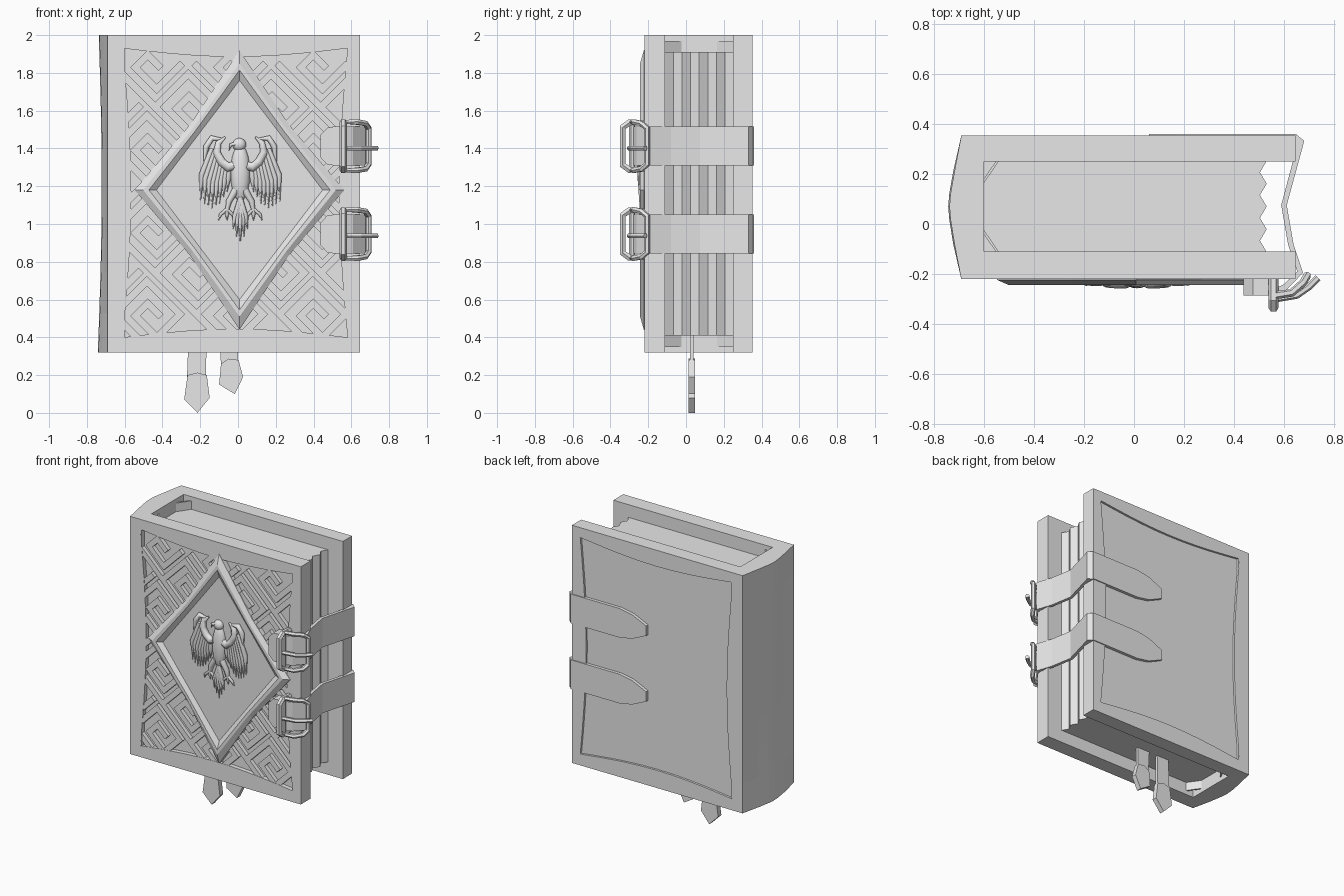
import bpy, bmesh, math
from mathutils import Vector, Matrix

if "Cube" in bpy.data.objects:
    bpy.data.objects.remove(bpy.data.objects["Cube"])

grey = bpy.data.materials.new("plain grey")
grey.use_nodes = True
grey.diffuse_color = (0.8, 0.8, 0.8, 1)
grey.node_tree.nodes["Principled BSDF"].inputs["Base Color"].default_value = (0.8, 0.8, 0.8, 1)


def finish(name, bm):
    bmesh.ops.recalc_face_normals(bm, faces=bm.faces)
    me = bpy.data.meshes.new(name)
    bm.to_mesh(me)
    bm.free()
    me.materials.append(grey)
    ob = bpy.data.objects.new(name, me)
    bpy.context.collection.objects.link(ob)
    return ob


def loft(name, loops, closed=False, caps=True):
    """Skin equal-length loops of 3D points; closed joins last to first."""
    bm = bmesh.new()
    rows = [[bm.verts.new(p) for p in lp] for lp in loops]
    pairs = list(zip(rows, rows[1:])) + ([(rows[-1], rows[0])] if closed else [])
    n = len(rows[0])
    for a, b in pairs:
        for i in range(n):
            j = (i + 1) % n
            bm.faces.new((a[i], a[j], b[j], b[i]))
    if caps and not closed:
        bm.faces.new(rows[0])
        bm.faces.new(rows[-1])
    return finish(name, bm)


def upright(name, plan, z0, z1):
    return loft(name, [[(x, y, z) for x, y in plan] for z in (z0, z1)])


def slab(name, outline, y0, y1):
    return loft(name, [[(x, y, z) for x, z in outline] for y in (y0, y1)])


def tube(name, pts, radius, cyclic=False, radii=None, flat=1.0, sides=1, smooth=False):
    """Swept rod converted to mesh, optionally tapered."""
    cu = bpy.data.curves.new(name, "CURVE")
    cu.dimensions = "3D"
    cu.bevel_depth, cu.bevel_resolution, cu.use_fill_caps = radius, sides, True
    sp = cu.splines.new("POLY")
    sp.points.add(len(pts) - 1)
    for i, p in enumerate(pts):
        sp.points[i].co = (*p, 1)
        sp.points[i].radius = radii[i] if radii else 1
    sp.use_cyclic_u = cyclic
    tmp = bpy.data.objects.new(name, cu)
    me = bpy.data.meshes.new_from_object(tmp)
    bpy.data.objects.remove(tmp)
    bm = bmesh.new()
    bm.from_mesh(me)
    bpy.data.meshes.remove(me)
    for f in bm.faces:
        f.smooth = smooth
        f.material_index = 0
    return finish(name, bm)


# Covers: rectangular board with a sunken field that has bowed-in edges
X0, X1, Z0, Z1 = -0.69, 0.645, 0.32, 2.0
N = 10


def ring(x0, x1, z0, z1, bow, y):
    c = [(x0, z0), (x1, z0), (x1, z1), (x0, z1)]
    pts = []
    for k in range(4):
        (ax, az), (bx, bz) = c[k], c[(k + 1) % 4]
        inward = [(0, 1), (-1, 0), (0, -1), (1, 0)][k]
        for i in range(N):
            t = i / N
            s = bow * math.sin(math.pi * t)
            pts.append((ax + (bx - ax) * t + inward[0] * s, y, az + (bz - az) * t + inward[1] * s))
    return pts


def cover(name, y_in, y_out, y_floor):
    board = (X0, X1, Z0, Z1, 0)
    field = (-0.61, 0.58, 0.4, 1.93, 0.045)
    loft(name, [ring(*board, y_in), ring(*board, y_out), ring(*field, y_out), ring(*field, y_floor)])


cover("front_cover", -0.11, -0.22, -0.19)
cover("back_cover", 0.25, 0.353, 0.338)

# Spine, slightly waisted along its height
spine_plan = [(-0.69, -0.22), (-0.722, -0.08), (-0.738, 0.02), (-0.742, 0.07), (-0.738, 0.12),
              (-0.722, 0.21), (-0.69, 0.353), (-0.6, 0.353), (-0.6, -0.22)]
levels = 8
spine = []
for k in range(levels + 1):
    t = k / levels
    shift = 0.018 * math.sin(math.pi * t) + 0.005 * t
    spine.append([(x + (shift if x < -0.7 else 0), min(max(y, -0.2195), 0.3525), Z0 + (Z1 - Z0) * t)
                  for x, y in spine_plan])
loft("spine", spine)
for side, y_spine, y_board in (("front", -0.02, -0.11), ("back", 0.16, 0.25)):
    upright(side + "_hinge_lining", [(-0.602, y_spine), (-0.54, y_board), (-0.552, y_board), (-0.602, y_spine + (y_board - y_spine) * 0.2)], 0.35, 1.97)

# Page block with a ridged fore edge
edge = [(0.53 if i % 2 == 0 else 0.503, -0.112 + 0.364 * i / 8) for i in range(9)]
upright("pages", [(-0.605, -0.112)] + edge + [(-0.605, 0.252)], 0.41, 1.91)

# Fret work: square spirals on a diagonal grid, lying in the sunken field
bm = bmesh.new()
U, W = 0.062, 0.038
key = [(5, 0), (0, 0), (0, 4), (4, 4), (4, 1.2), (1.4, 1.2), (1.4, 2.7), (2.7, 2.7)]
turn = Matrix.Rotation(math.radians(45), 4, "Y")
mid = Vector((0, -0.199, 1.18))
for gu in range(-5, 5):
    for gv in range(-5, 5):
        for (a, b), (c, d) in zip(key, key[1:]):
            p = Vector(((gu * 5 + (a + c) / 2) * U, 0, (gv * 5 + (b + d) / 2) * U))
            q = turn @ p + mid
            lx, lz = abs(a - c) * U + W, abs(b - d) * U + W
            if not (-0.6 < q.x < 0.57 and 0.41 < q.z < 1.92):
                continue
            if abs(q.x) / 0.42 + abs(q.z - 1.18) / 0.54 < 1:
                continue
            m = Matrix.Translation(q) @ turn @ Matrix.Diagonal((lx, 0.038, lz, 1))
            bmesh.ops.create_cube(bm, size=1, matrix=m)
# trim bars that would pass the edges of the board
for co, no in (((0.62, 0, 0), (1, 0, 0)), ((-0.66, 0, 0), (-1, 0, 0)),
               ((0, 0, 1.97), (0, 0, 1)), ((0, 0, 0.35), (0, 0, -1))):
    geom = bm.verts[:] + bm.edges[:] + bm.faces[:]
    bmesh.ops.bisect_plane(bm, geom=geom, plane_co=co, plane_no=no, clear_outer=True)
finish("fret_work", bm)


# Diamond frame with raised ridge and flat panel
def diamond(rx, rz, y, pinch):
    pts = []
    for k in range(4):
        a, b = k * math.pi / 2, (k + 1) * math.pi / 2
        p, q = (math.cos(a) * rx, math.sin(a) * rz), (math.cos(b) * rx, math.sin(b) * rz)
        pts += [p, ((p[0] + q[0]) / 2 * pinch, (p[1] + q[1]) / 2 * pinch)]
    return [(0.008 + x, y, 1.18 + z) for x, z in pts]


loft("diamond_frame", [diamond(0.555, 0.74, -0.19, 0.94), diamond(0.555, 0.74, -0.223, 0.94),
                       diamond(0.51, 0.67, -0.243, 0.97), diamond(0.48, 0.635, -0.243, 0.98),
                       diamond(0.44, 0.58, -0.222, 1.0)])

# Eagle relief
def blob(name, x, z, sx, sy, sz, tilt=0):
    bm = bmesh.new()
    m = (Matrix.Translation((x, -0.222, z)) @ Matrix.Rotation(math.radians(tilt), 4, "Y")
         @ Matrix.Diagonal((sx, sy, sz, 1)))
    bmesh.ops.create_uvsphere(bm, u_segments=16, v_segments=10, radius=1, matrix=m)
    for f in bm.faces:
        f.smooth = True
    return finish(name, bm)


CX = 0.012
blob("eagle_body", CX, 1.27, 0.052, 0.035, 0.15)
blob("eagle_head", CX - 0.005, 1.42, 0.036, 0.03, 0.035)
tube("eagle_beak", [(CX - 0.02, -0.235, 1.425), (CX - 0.05, -0.235, 1.42), (CX - 0.06, -0.23, 1.39)],
     0.014, radii=[1, 0.7, 0.1], smooth=True)
for i in range(-2, 3):
    tube("tail_feather", [(CX, -0.23, 1.14), (CX + 0.014 * i, -0.235, 1.04),
                          (CX + 0.02 * i, -0.226, 0.9 + 0.035 * abs(i))],
         0.016, radii=[0.8, 1, 0.1], smooth=True)
for s, side in ((-1, "right"), (1, "left")):
    def at(x, z, y=-0.23):
        return (CX + s * x, y, z)
    arc = [(0.035, 1.31), (0.065, 1.3), (0.1, 1.33), (0.125, 1.38), (0.115, 1.43), (0.08, 1.46)]
    tube(side + "_wing_arm", [at(*p) for p in arc], 0.026, radii=[1, 1.1, 1, 0.9, 0.7, 0.2], smooth=True)
    tube(side + "_wing_crest", [at(0.1, 1.45), at(0.15, 1.455), at(0.18, 1.41), at(0.19, 1.33)], 0.018,
         radii=[0.4, 1, 1, 0.3], smooth=True)
    for i in range(8):
        t = i / 7
        root = (0.15 - 0.09 * t, 1.4 - 0.09 * t)
        tip = (0.21 - 0.14 * t, 1.12 - 0.06 * math.sin(math.pi * t) + 0.05 * t)
        bend = ((root[0] + tip[0]) / 2 + 0.025 * (1 - t), (root[1] + tip[1]) / 2)
        tube(side + "_wing_feather", [at(*root), at(*bend), at(*tip, -0.224)], 0.017,
             radii=[0.8, 1, 0.1], smooth=True)
    tube(side + "_leg", [at(0.025, 1.18), at(0.06, 1.12), at(0.07, 1.07)], 0.018, radii=[1.2, 1, 0.6], smooth=True)
    for dx in (-0.03, 0.0, 0.035):
        tube(side + "_claw", [at(0.07, 1.08), at(0.07 + dx, 1.05), at(0.07 + dx * 1.3, 1.02, -0.225)],
             0.01, radii=[1, 1, 0.2], smooth=True)

# Straps with buckles, upper and lower
strap_out = [(0.645, 0.36), (0.68, 0.332), (0.61, 0.075), (0.637, -0.08), (0.675, -0.195),
             (0.61, -0.262), (0.55, -0.287), (0.5, -0.285)]
strap_in = [(0.5, -0.262), (0.55, -0.264), (0.6, -0.24), (0.652, -0.19), (0.615, -0.08),
            (0.588, 0.075), (0.645, 0.29)]
for zc, place in ((1.412, "upper"), (0.947, "lower")):
    h = 0.103
    upright(place + "_strap", strap_out + strap_in, zc - h, zc + h)
    slab(place + "_strap_end", [(0.65, zc - h), (0.65, zc + h), (0.27, zc + h), (0.17, zc + 0.085),
                                (0.06, zc + 0.035), (0.06, zc - 0.035), (0.17, zc - 0.085), (0.27, zc - h)],
         0.33, 0.36)
    # folded leather tab under the buckle
    slab(place + "_buckle_tab", [(0.437, zc - 0.06), (0.437, zc + 0.06), (0.475, zc + 0.1),
                                 (0.56, zc + 0.1), (0.56, zc - 0.1), (0.475, zc - 0.1)], -0.21, -0.285)
    # keeper loop standing off the cover
    keeper = [(-0.205, 0.12), (-0.30, 0.125), (-0.335, 0.1), (-0.335, -0.1), (-0.30, -0.125), (-0.205, -0.12)]
    tube(place + "_keeper", [(0.557, y, zc + z) for y, z in keeper], 0.02, cyclic=True)
    # buckle frame curving toward the fore edge
    half = [(0.56, -0.285, 0.128), (0.63, -0.275, 0.128), (0.675, -0.235, 0.12), (0.692, -0.205, 0.095)]
    frame = half + [(x, y, -z) for x, y, z in reversed(half)]
    tube(place + "_buckle_frame", [(x, y, zc + z) for x, y, z in frame], 0.016, cyclic=True)
    tube(place + "_buckle_prong", [(0.56, -0.3, zc - 0.01), (0.65, -0.285, zc - 0.01), (0.7, -0.25, zc - 0.01),
                                   (0.735, -0.215, zc - 0.01)], 0.014)

# Ribbon bookmarks with pointed tips
slab("long_ribbon", [(-0.26, 0.45), (-0.165, 0.45), (-0.17, 0.19), (-0.27, 0.19)], 0.02, 0.04)
slab("long_ribbon_tip", [(-0.267, 0.2), (-0.215, 0.213), (-0.165, 0.2), (-0.15, 0.08), (-0.215, 0.0), (-0.285, 0.07)],
     0.012, 0.048)
slab("short_ribbon", [(-0.1, 0.45), (0.0, 0.45), (0.0, 0.26), (-0.09, 0.25)], 0.02, 0.04)
slab("short_ribbon_tip", [(-0.09, 0.26), (-0.05, 0.287), (0.003, 0.28), (0.027, 0.19), (-0.017, 0.1), (-0.1, 0.15)],
     0.012, 0.048)
